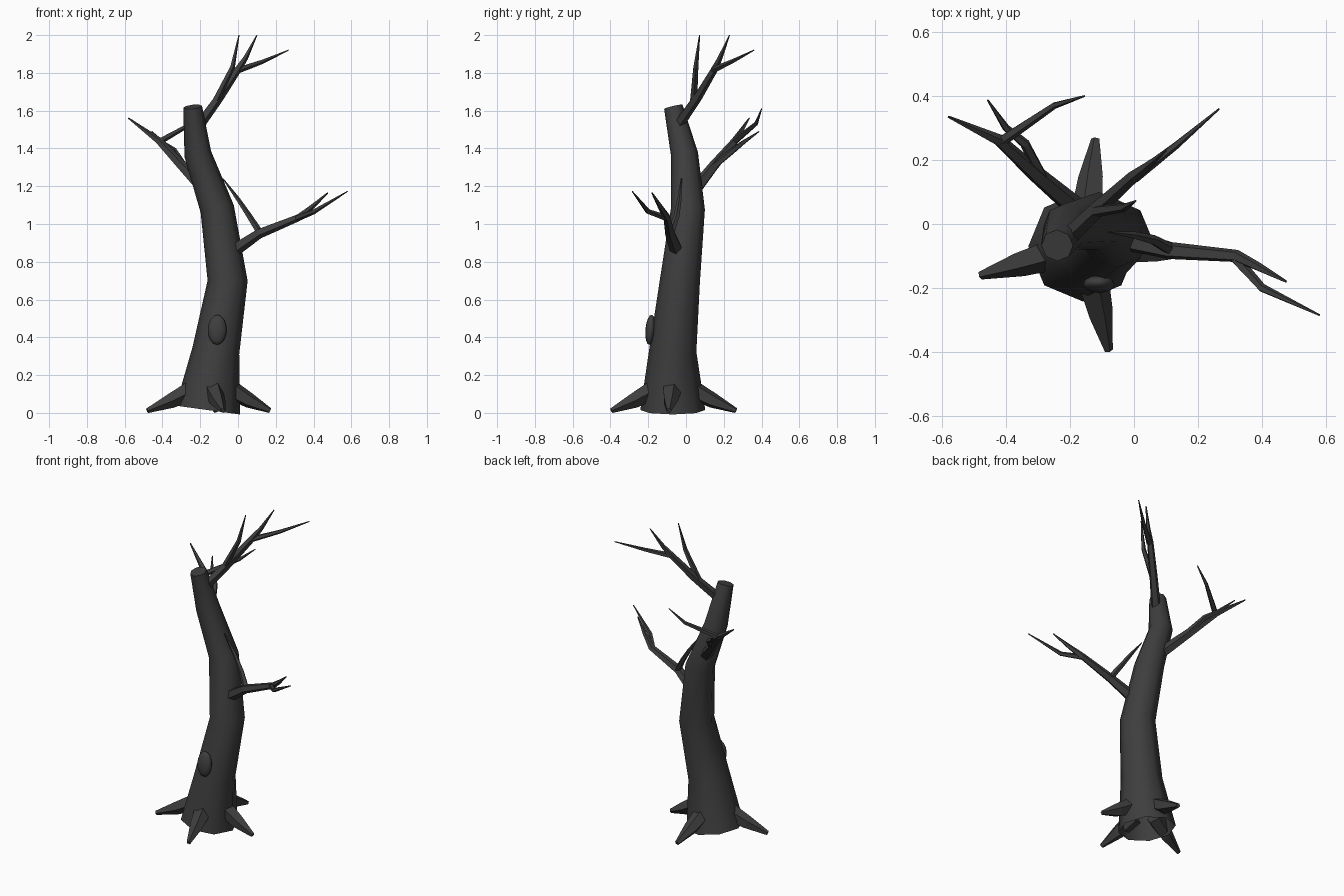
import bpy, bmesh, math
from mathutils import Vector, Matrix

if "Cube" in bpy.data.objects:
    bpy.data.objects.remove(bpy.data.objects["Cube"])

bark = bpy.data.materials.new("dark_bark")
bark.diffuse_color = (0.048, 0.048, 0.048, 1)
bark.use_nodes = True
bark.node_tree.nodes["Principled BSDF"].inputs["Base Color"].default_value = bark.diffuse_color


def finish(name, bm, smooth_angle=None):
    mesh = bpy.data.meshes.new(name)
    bmesh.ops.recalc_face_normals(bm, faces=bm.faces)
    bm.to_mesh(mesh)
    bm.free()
    mesh.materials.append(bark)
    ob = bpy.data.objects.new(name, mesh)
    bpy.context.collection.objects.link(ob)
    if smooth_angle:
        bpy.ops.object.select_all(action='DESELECT')
        ob.select_set(True)
        bpy.context.view_layer.objects.active = ob
        bpy.ops.object.shade_smooth_by_angle(angle=math.radians(smooth_angle))
    return ob


def add_tube(bm, path, sides, start_cap=True, ref=Vector((0, 1, 0)), flat=1.0):
    """Tapered tube through (x, y, z, radius) points, rings square to the path."""
    pts = [Vector(p[:3]) for p in path]
    rings = []
    for i, p in enumerate(pts):
        d = (pts[min(i + 1, len(pts) - 1)] - pts[max(i - 1, 0)]).normalized()
        u = ref.cross(d).normalized()
        v = d.cross(u)
        r = path[i][3]
        ring = []
        for k in range(sides):
            a = 2 * math.pi * k / sides
            ring.append(bm.verts.new(p + u * r * flat * math.cos(a) + v * r * math.sin(a)))
        rings.append(ring)
    for a, b in zip(rings, rings[1:]):
        for k in range(sides):
            n = (k + 1) % sides
            bm.faces.new((a[k], a[n], b[n], b[k]))
    if start_cap:
        bm.faces.new(rings[0])
    bm.faces.new(rings[-1])


# Trunk: leaning octagonal tube, open underneath
bm = bmesh.new()
add_tube(bm, [(-.16, -.07, .015, .172), (-.117, -.07, .33, .125), (-.055, -.032, .70, .106),
              (-.11, .01, 1.08, .09), (-.213, -.008, 1.37, .072), (-.24, -.067, 1.62, .05)],
         8, start_cap=False)
finish("trunk", bm, 50)

# Roots: spikes that flare down to the ground
root_ends = {"front": ((-.135, -.16), (-.08, -.395)), "left": ((-.23, -.085), (-.48, -.16)),
             "back": ((-.145, .02), (-.12, .265)), "right": ((-.05, -.075), (.17, -.09))}
for side, (a, b) in root_ends.items():
    a, b = Vector(a), Vector(b)
    m = a.lerp(b, .5)
    bm = bmesh.new()
    add_tube(bm, [(a.x, a.y, .13, .055), (m.x, m.y, .065, .042), (b.x, b.y, .012, .014)],
             5, ref=Vector((0, 0, 1)))
    finish(side + "_root", bm)

# Branches: each has a main limb and two side twigs
branches = {
    "right_branch": [
        [(-.04, -.045, .85, .038), (.11, -.083, .95, .028), (.32, -.1, 1.035, .02),
         (.39, -.135, 1.09, .014), (.475, -.18, 1.165, .004)],
        [(.31, -.1, 1.03, .018), (.40, -.2, 1.065, .014), (.58, -.285, 1.173, .003)],
        [(.12, -.083, .945, .02), (.06, -.05, 1.04, .016), (0, -.035, 1.13, .012),
         (-.08, -.025, 1.24, .003)]],
    "left_branch": [
        [(-.17, .04, 1.17, .036), (-.30, .15, 1.31, .028), (-.42, .26, 1.44, .02),
         (-.58, .335, 1.56, .004)],
        [(-.42, .255, 1.435, .018), (-.25, .37, 1.53, .011), (-.155, .4, 1.61, .003)],
        [(-.29, .15, 1.31, .02), (-.34, .25, 1.39, .016), (-.40, .3, 1.43, .012),
         (-.457, .387, 1.49, .003)]],
    "top_branch": [
        [(-.21, -.045, 1.52, .03), (-.10, .06, 1.67, .025), (0, .15, 1.82, .02),
         (.04, .18, 1.88, .014), (.1, .23, 2.0, .003)],
        [(0, .145, 1.815, .018), (.13, .245, 1.86, .012), (.266, .36, 1.92, .003)],
        [(-.12, .04, 1.65, .02), (-.03, .052, 1.83, .014), (.005, .072, 2.0, .003)]]}
for name, limbs in branches.items():
    bm = bmesh.new()
    for limb in limbs:
        add_tube(bm, limb, 5)
    finish(name, bm)

# Knot: oval bump on the front of the trunk
bm = bmesh.new()
bmesh.ops.create_uvsphere(bm, u_segments=12, v_segments=8, radius=1,
                          matrix=Matrix.Translation((-.11, -.188, .44))
                          @ Matrix.Rotation(math.radians(-5), 4, 'X')
                          @ Matrix.Diagonal((.05, .027, .08, 1)))
finish("trunk_knot", bm, 60)
